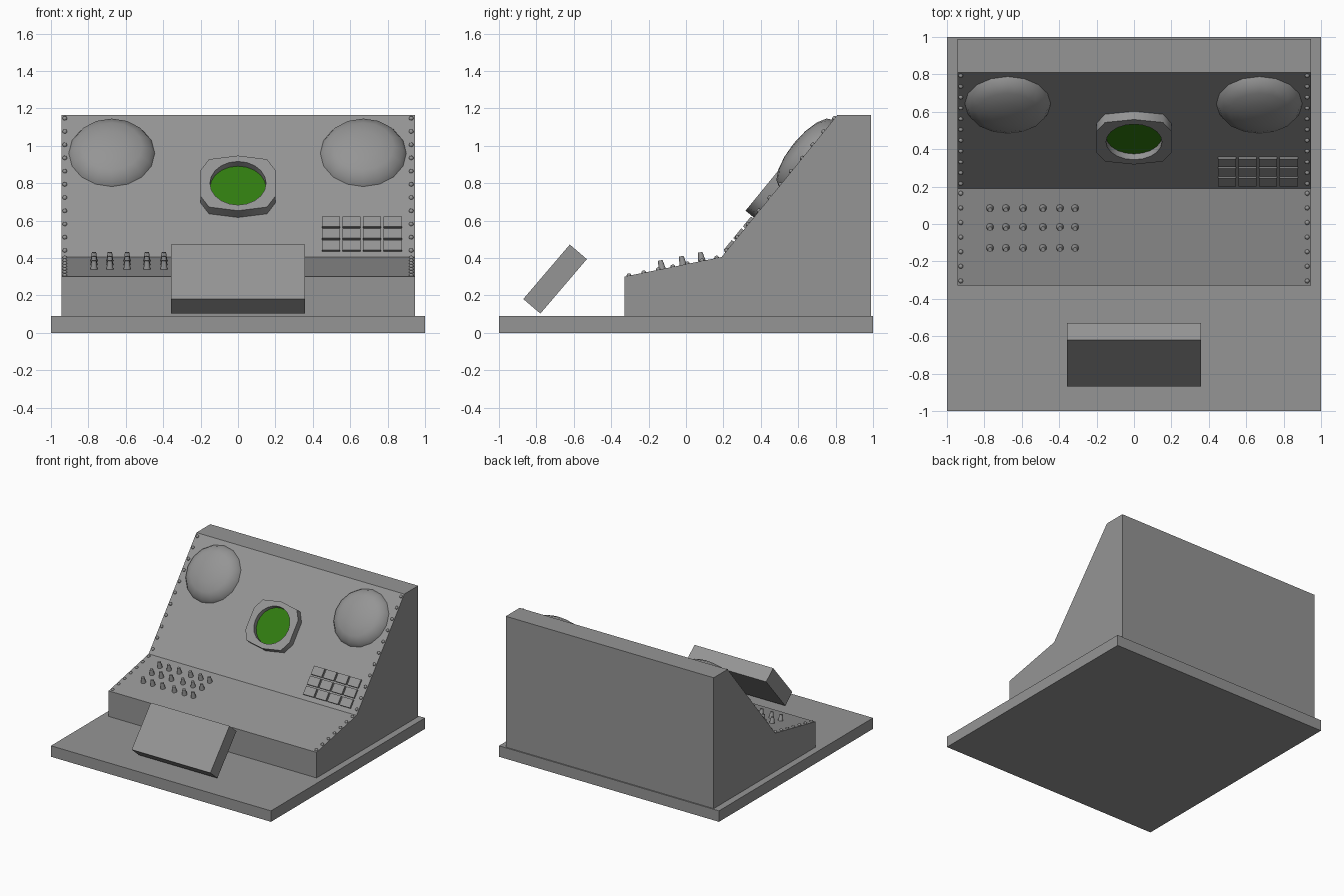
import bpy, bmesh, math
from mathutils import Matrix, Vector

if "Cube" in bpy.data.objects:
    bpy.data.objects.remove(bpy.data.objects["Cube"])


def material(name, colour):
    m = bpy.data.materials.new(name)
    m.use_nodes = True
    m.diffuse_color = colour
    m.node_tree.nodes["Principled BSDF"].inputs["Base Color"].default_value = colour
    return m


grey = material("console grey", (0.3, 0.3, 0.3, 1))
green = material("screen green", (0.03, 0.2, 0.005, 1))


def finish(name, bm, mat=grey, smooth=False):
    bmesh.ops.recalc_face_normals(bm, faces=bm.faces)
    mesh = bpy.data.meshes.new(name)
    bm.to_mesh(mesh)
    bm.free()
    obj = bpy.data.objects.new(name, mesh)
    bpy.context.collection.objects.link(obj)
    mesh.materials.append(mat)
    if smooth:
        bpy.ops.object.select_all(action="DESELECT")
        obj.select_set(True)
        bpy.context.view_layer.objects.active = obj
        bpy.ops.object.shade_smooth_by_angle(angle=math.radians(40))
    return obj


def add_box(bm, frame, centre, size):
    bmesh.ops.create_cube(bm, size=1, matrix=frame @ Matrix.Translation(centre)
                          @ Matrix.Diagonal((*size, 1)))


def surface(y, z, y2, z2):
    """Local frame on a sloping panel: y runs up the slope, z is its normal."""
    return (Matrix.Translation((0, y, z))
            @ Matrix.Rotation(math.atan2(z2 - z, y2 - y), 4, "X"))


world = Matrix.Identity(4)
panel = surface(0.19, 0.405, 0.81, 1.165)
shelf = surface(-0.33, 0.30, 0.19, 0.405)

# Floor slab
bm = bmesh.new()
add_box(bm, world, (0, 0, 0.045), (2, 2, 0.09))
finish("floor_slab", bm)

# Console body: side profile swept across the width
profile = [(-0.33, 0.09), (-0.33, 0.30), (0.19, 0.405),
           (0.81, 1.165), (0.99, 1.165), (0.99, 0.09)]
bm = bmesh.new()
side = bm.faces.new([bm.verts.new((-0.945, y, z)) for y, z in profile])
swept = bmesh.ops.extrude_face_region(bm, geom=[side])["geom"]
bmesh.ops.translate(bm, vec=(1.89, 0, 0),
                    verts=[v for v in swept if isinstance(v, bmesh.types.BMVert)])
finish("console_body", bm)

# Tilted seat block in front of the console
bm = bmesh.new()
tilt = Matrix.Translation((0, -0.70, 0.287)) @ Matrix.Rotation(math.radians(49.5), 4, "X")
add_box(bm, tilt, (0, 0, 0), (0.715, 0.383, 0.12))
finish("seat_block", bm)

# Domes on the upper panel
for name, x in (("right_dome", -0.675), ("left_dome", 0.67)):
    bm = bmesh.new()
    bmesh.ops.create_uvsphere(
        bm, u_segments=16, v_segments=8, radius=1,
        matrix=panel @ Matrix.Translation((x, 0.716, 0)) @ Matrix.Diagonal((0.23, 0.23, 0.085, 1)))
    finish(name, bm, smooth=True)

# Screen frame: ten-sided outline with a round opening
screen = panel @ Matrix.Translation((0, 0.463, 0))
corner = [(0.2, 0.09), (0.155, 0.165), (0, 0.19), (-0.155, 0.165), (-0.2, 0.09)]
outline = corner + [(-x, -y) for x, y in corner]
opening = [(0.15 * math.cos(a), 0.15 * math.sin(a))
           for a in (math.tau * i / 20 for i in range(20))]
curve = bpy.data.curves.new("screen_frame", "CURVE")
curve.dimensions = "2D"
curve.fill_mode = "BOTH"
curve.extrude = 0.0285
for loop in (outline, opening):
    spline = curve.splines.new("POLY")
    spline.points.add(len(loop) - 1)
    for point, (x, y) in zip(spline.points, loop):
        point.co = (x, y, 0, 1)
    spline.use_cyclic_u = True
curve.materials.append(grey)
bezel = bpy.data.objects.new("screen_frame", curve)
bpy.context.collection.objects.link(bezel)
bezel.matrix_world = screen @ Matrix.Translation((0, 0, 0.0285))
bpy.ops.object.select_all(action="DESELECT")
bezel.select_set(True)
bpy.context.view_layer.objects.active = bezel
bpy.ops.object.convert(target="MESH")

# Recessed green screen
bm = bmesh.new()
bmesh.ops.create_cone(bm, cap_ends=True, segments=20, radius1=0.15, radius2=0.15,
                      depth=0.017, matrix=screen @ Matrix.Translation((0, 0, 0.0085)))
finish("screen", bm, green)

# Keypad
bm = bmesh.new()
for col in range(4):
    for row in range(3):
        add_box(bm, panel, (0.497 + 0.11 * col, 0.071 + 0.081 * row, 0.005),
                (0.097, 0.068, 0.02))
finish("keypad", bm)

# Tapered knobs on the shelf
bm = bmesh.new()
for x in (-0.77, -0.685, -0.593, -0.487, -0.396, -0.315):
    for y in (0.085, -0.016, -0.128):
        place = shelf @ Matrix.Translation((x, (y + 0.33) / 0.98, 0.023))
        bmesh.ops.create_cone(bm, cap_ends=True, segments=10, radius1=0.02,
                              radius2=0.012, depth=0.048, matrix=place)
finish("knobs", bm, smooth=True)

# Rivets down both edges of the panel and shelf
bm = bmesh.new()
spots = [(panel, 0.044 + 0.0912 * i) for i in range(11)]
spots += [(shelf, 0.026 + 0.0796 * i) for i in range(7)]
for frame, s in spots:
    for x in (-0.926, 0.926):
        bmesh.ops.create_uvsphere(bm, u_segments=8, v_segments=6, radius=0.013,
                                  matrix=frame @ Matrix.Translation((x, s, 0)))
finish("rivets", bm, smooth=True)
